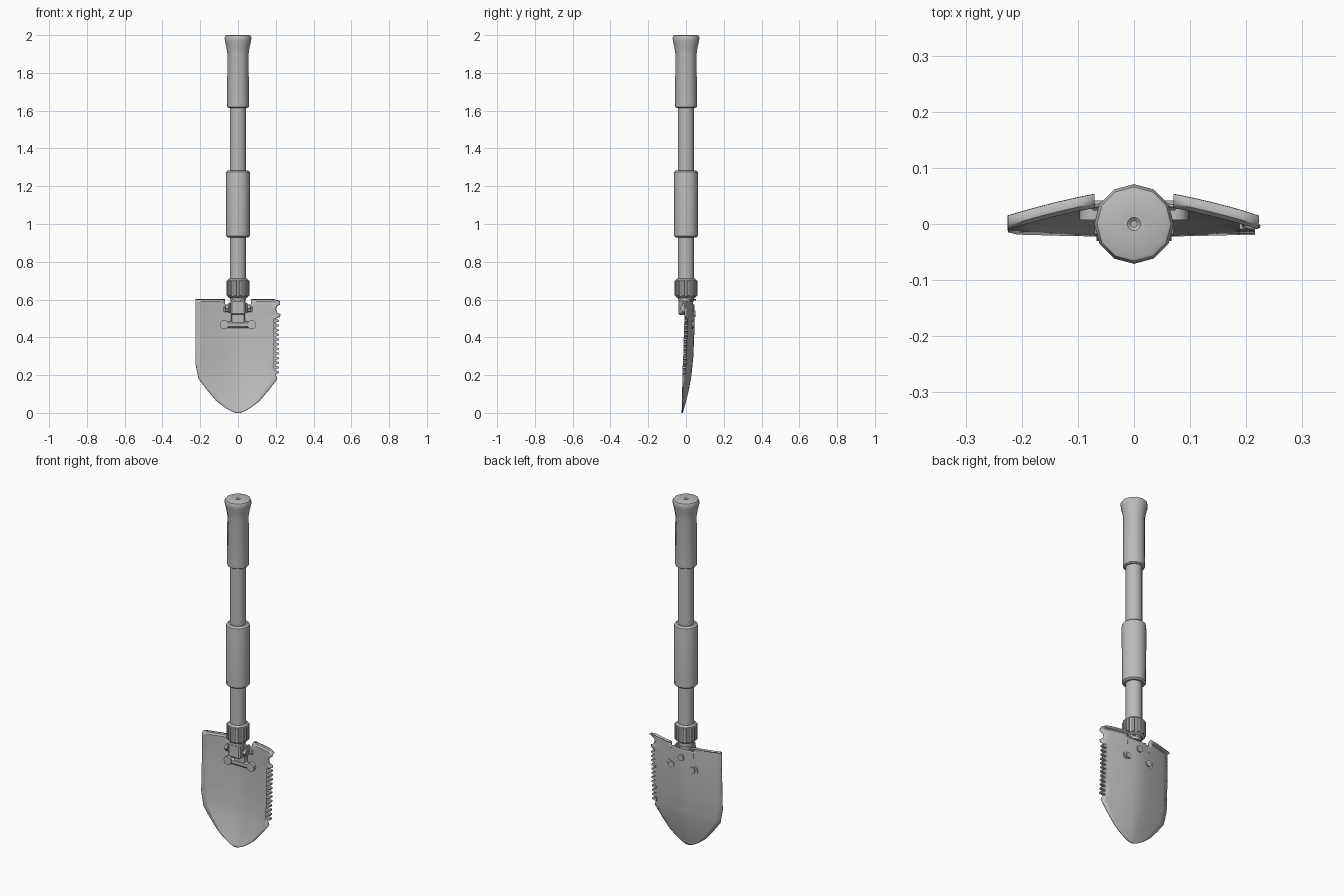
import bpy, bmesh, math
from mathutils import Matrix, Vector

old = bpy.data.objects.get("Cube")
if old:
    bpy.data.objects.remove(old, do_unlink=True)

steel = bpy.data.materials.new("grey steel")
steel.use_nodes = True
GREY = (0.5, 0.5, 0.5, 1)
steel.diffuse_color = GREY
steel.node_tree.nodes["Principled BSDF"].inputs["Base Color"].default_value = GREY


def finish(name, bm, angle=35):
    bmesh.ops.recalc_face_normals(bm, faces=bm.faces)
    mesh = bpy.data.meshes.new(name)
    bm.to_mesh(mesh)
    bm.free()
    for p in mesh.polygons:
        p.use_smooth = True
    mesh.set_sharp_from_angle(angle=math.radians(angle))
    mesh.materials.append(steel)
    ob = bpy.data.objects.new(name, mesh)
    bpy.context.collection.objects.link(ob)
    return ob


def lathe(name, profile, sides=12):
    """Turn (radius, z) pairs around the z axis."""
    bm = bmesh.new()
    rings = []
    for r, z in profile:
        rings.append([bm.verts.new((r * math.cos(math.tau * i / sides),
                                    r * math.sin(math.tau * i / sides), z))
                      for i in range(sides)])
    for a, b in zip(rings, rings[1:]):
        for i in range(sides):
            j = (i + 1) % sides
            bm.faces.new((a[i], a[j], b[j], b[i]))
    bm.faces.new(rings[0])
    bm.faces.new(rings[-1])
    return finish(name, bm)


def rod(name, centre, axis, radius, length, sides=12):
    bm = bmesh.new()
    turn = Vector((0, 0, 1)).rotation_difference(Vector(axis)).to_matrix().to_4x4()
    bmesh.ops.create_cone(bm, cap_ends=True, segments=sides, radius1=radius,
                          radius2=radius, depth=length,
                          matrix=Matrix.Translation(centre) @ turn)
    return finish(name, bm)


def box(name, centre, size, bevel=0.004, spin=0):
    bm = bmesh.new()
    bmesh.ops.create_cube(bm, size=1, matrix=Matrix.Rotation(spin, 4, "Z")
                          @ Matrix.Translation(centre) @ Matrix.Diagonal((*size, 1)))
    bmesh.ops.bevel(bm, geom=bm.edges[:], offset=bevel, segments=1, affect="EDGES")
    return finish(name, bm)


def lerp(table, z):
    for (z0, a), (z1, b) in zip(table, table[1:]):
        if z <= z1:
            return a + (b - a) * (z - z0) / (z1 - z0)
    return table[-1][1]


# Blade shape by height: half width, saw-side edge, centre depth, edge depth
WIDTH = [(0, 0.012), (0.012, 0.04), (0.03, 0.07), (0.065, 0.115), (0.12, 0.162),
         (0.18, 0.208), (0.26, 0.225), (0.6, 0.225)]
SAW_SIDE = [(0.18, 0.208), (0.21, 0.196), (0.5, 0.196), (0.507, 0.22), (0.522, 0.225),
            (0.53, 0.207), (0.548, 0.199), (0.565, 0.204), (0.573, 0.222), (0.6, 0.222)]
CENTRE_Y = [(0, -0.02), (0.06, -0.003), (0.12, 0.012), (0.2, 0.026), (0.3, 0.036),
            (0.42, 0.041), (0.6, 0.041)]
EDGE_Y = [(0, -0.02), (0.18, -0.016), (0.26, -0.012), (0.5, -0.004), (0.6, -0.007)]


def blade_y(u, z):
    c, e = lerp(CENTRE_Y, z), lerp(EDGE_Y, z)
    return c + (e - c) * abs(u) ** 1.4


# Blade: dished sheet with a bottle-opener hook and a rolled-back top flange
heights = sorted({z for t in (WIDTH, SAW_SIDE, CENTRE_Y) for z, _ in t if z < 0.6} | {0.59})
rows = [(z, 0) for z in heights] + [(0.597, 0.006), (0.599, 0.022)]
half = [0.15, 0.312, 0.45, 0.6, 0.73, 0.85, 1]
columns = [-u for u in reversed(half)] + [0] + half
bm = bmesh.new()
grid = []
for z, back in rows:
    line = []
    for u in columns:
        x = u * lerp(WIDTH, z)
        if u == 1 and z > 0.18:
            x = lerp(SAW_SIDE, z)
        drop = 0.009 if u == 1 and z > 0.58 else 0
        line.append(bm.verts.new((x, blade_y(u, z) + back, z - drop)))
    grid.append(line)
for r, (a, b) in enumerate(zip(grid, grid[1:])):
    for i in range(len(columns) - 1):
        middle = abs(columns[i] + columns[i + 1]) / 2
        if rows[r][0] > 0.57 and middle < 0.312:
            continue  # notch behind the hinge
        bm.faces.new((a[i], a[i + 1], b[i + 1], b[i]))
loose = [v for v in bm.verts if not v.link_faces]
bmesh.ops.delete(bm, geom=loose, context="VERTS")
blade = finish("blade", bm, 40)
thick = blade.modifiers.new("thickness", "SOLIDIFY")
thick.thickness = 0.006
thick.offset = 0

# Saw teeth along the left edge
bm = bmesh.new()
for i in range(12):
    z = 0.216 + i * 0.0247
    y = blade_y(0.88, z)
    tooth = [(0.188, z - 0.011), (0.216, z - 0.005), (0.216, z + 0.004), (0.188, z + 0.011)]
    front = [bm.verts.new((x, y - 0.012, h)) for x, h in tooth]
    rear = [bm.verts.new((x, y + 0.006, h)) for x, h in tooth]
    bm.faces.new(front)
    bm.faces.new(rear)
    for k in range(4):
        m = (k + 1) % 4
        bm.faces.new((front[k], front[m], rear[m], rear[k]))
finish("saw_teeth", bm)

# Handle: shaft, flared grip, sliding collar
lathe("shaft", [(0.043, 0.6), (0.043, 1.65)])
lathe("grip", [(0.05, 1.615), (0.057, 1.62), (0.058, 1.64), (0.056, 1.9), (0.061, 1.935),
               (0.069, 1.968), (0.071, 1.985), (0.066, 1.997), (0.06, 2.0),
               (0.012, 1.998), (0.006, 1.993)])
lathe("collar", [(0.053, 0.928), (0.063, 0.936), (0.063, 0.95), (0.064, 1.26),
                 (0.062, 1.276), (0.052, 1.284)])

# Ribbed locking nut
lathe("locking_nut", [(0.045, 0.608), (0.055, 0.616), (0.055, 0.704), (0.045, 0.712)])
for i in range(12):
    box("nut_rib", (0.054, 0, 0.66), (0.013, 0.017, 0.084), 0.003,
        math.tau * (i + 0.5) / 12)

# Folding hinge between the shaft and the blade
lathe("hinge_neck", [(0.04, 0.585), (0.04, 0.612)])
box("hinge_knuckle", (0, -0.014, 0.558), (0.078, 0.05, 0.082), 0.008)
rod("hinge_pin", (0, -0.01, 0.555), (1, 0, 0), 0.011, 0.14, 8)
for side in (-1, 1):
    box("hinge_ear", (side * 0.046, 0.008, 0.556), (0.011, 0.06, 0.056), 0.004)
    rod("hinge_bolt", (side * 0.059, -0.01, 0.555), (1, 0, 0), 0.02, 0.016, 6)
    box("ear_foot", (side * 0.06, 0.03, 0.548), (0.034, 0.012, 0.03), 0.004)

# T-shaped bracket on the blade front, with rivets through to the back
box("bracket_stem", (0, 0.027, 0.51), (0.074, 0.026, 0.1), 0.006)
box("bracket_bar", (0, 0.025, 0.467), (0.15, 0.026, 0.036), 0.009)
for side in (-1, 1):
    rod("bracket_end", (side * 0.073, 0.021, 0.467), (0, 1, 0), 0.024, 0.028)
for x, z in [(-0.066, 0.467), (0.066, 0.467), (0, 0.525)]:
    rod("rivet", (x, blade_y(x / 0.225, z) + 0.003, z), (0, 1, 0), 0.018, 0.012)
